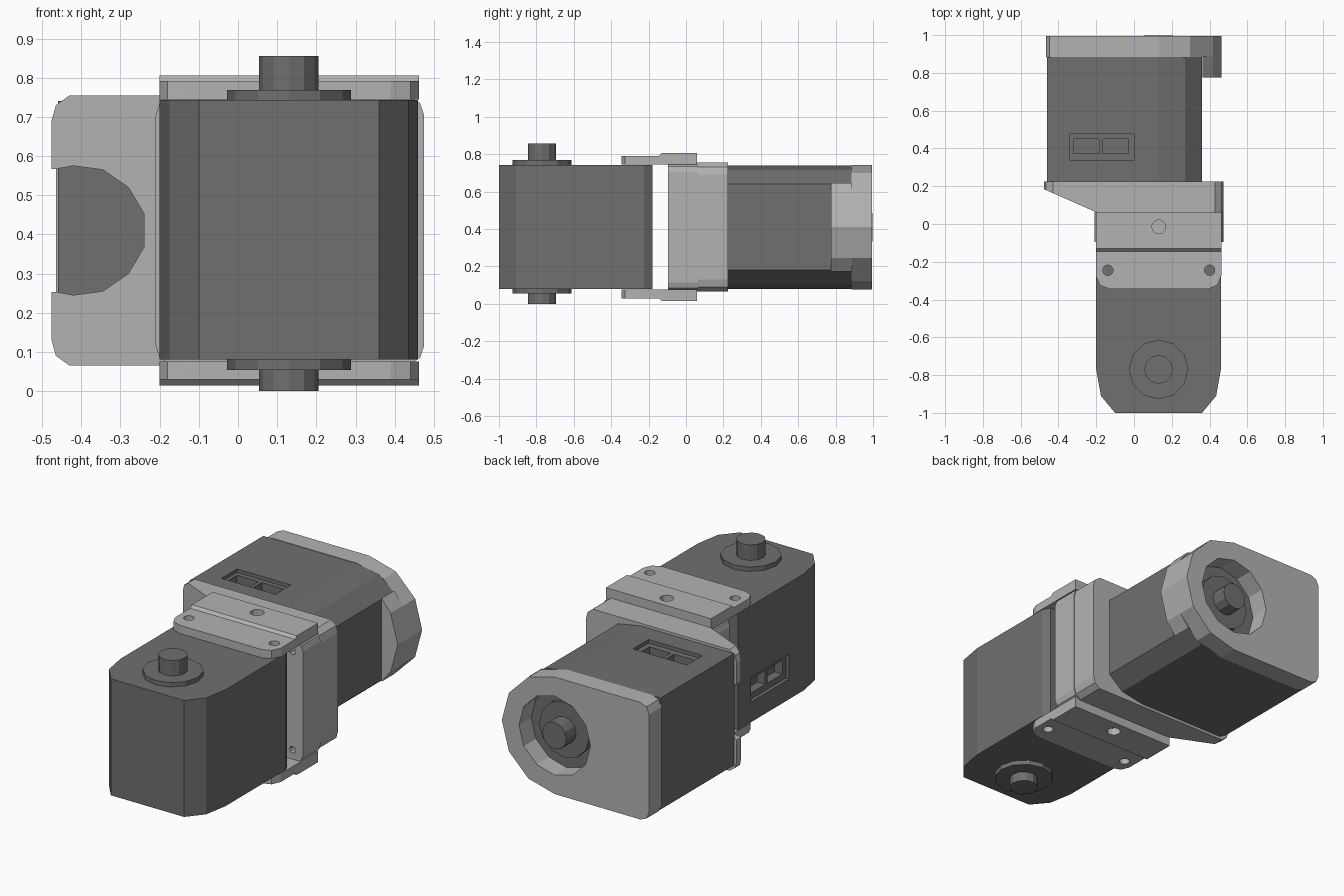
import bpy, bmesh
from math import sin, cos, pi, radians
from mathutils import Matrix

if "Cube" in bpy.data.objects:
    bpy.data.objects.remove(bpy.data.objects["Cube"])


def material(name, v):
    m = bpy.data.materials.new(name)
    m.diffuse_color = (v, v, v, 1)
    m.use_nodes = True
    m.node_tree.nodes["Principled BSDF"].inputs["Base Color"].default_value = m.diffuse_color
    return m


DARK, LIGHT = material("dark_grey", 0.16), material("light_grey", 0.45)


def prism(name, pts, lo, hi, axis, mat=DARK):
    """Extrude a 2D outline along an axis. Outline is xy for Z, xz for Y, yz for X."""
    place = {'X': lambda a, b, h: (h, a, b),
             'Y': lambda a, b, h: (a, h, b),
             'Z': lambda a, b, h: (a, b, h)}[axis]
    bm = bmesh.new()
    ends = [[bm.verts.new(place(a, b, h)) for a, b in pts] for h in (lo, hi)]
    for ring in ends:
        bm.faces.new(ring)
    n = len(pts)
    for i in range(n):
        j = (i + 1) % n
        bm.faces.new((ends[0][i], ends[0][j], ends[1][j], ends[1][i]))
    bmesh.ops.recalc_face_normals(bm, faces=bm.faces)
    me = bpy.data.meshes.new(name)
    bm.to_mesh(me)
    bm.free()
    me.materials.append(mat)
    ob = bpy.data.objects.new(name, me)
    bpy.context.collection.objects.link(ob)
    return ob


def ring(cx, cy, r, n=12, phase=0.0):
    return [(cx + r * cos(2 * pi * i / n + phase), cy + r * sin(2 * pi * i / n + phase)) for i in range(n)]


def rect(a0, a1, b0, b1):
    return [(a0, b0), (a1, b0), (a1, b1), (a0, b1)]


def combine(ob, tools, op='DIFFERENCE'):
    """Apply booleans one after another and remove the tool objects."""
    for t in tools:
        m = ob.modifiers.new("bool", 'BOOLEAN')
        m.operation, m.object, m.solver = op, t, 'EXACT'
        bpy.context.view_layer.update()
        dg = bpy.context.evaluated_depsgraph_get()
        me = bpy.data.meshes.new_from_object(ob.evaluated_get(dg))
        ob.modifiers.clear()
        ob.data = me
        bpy.data.objects.remove(t)


ZC = 0.41  # height of the mirror plane


def flip(pts):
    """Complete an outline whose second coordinate mirrors about ZC."""
    return pts + [(a, 2 * ZC - b) for a, b in reversed(pts) if abs(b - ZC) > 1e-6]


# Servo: local origin on the shaft axis at the base face
def servo(prefix, matrix):
    body = prism(prefix + "_body",
                 [(-.33, 0), (-.305, -.14), (-.23, -.23), (.23, -.23), (.305, -.14),
                  (.33, 0), (.33, .545), (.305, .59), (-.33, .59)], 0, .663, 'Z')
    # two-socket connector recess
    combine(body, [prism("cut", rect(.13, .47, .115, .255), -.4, -.31, 'X'),
                   prism("cut", rect(.16, .295, .15, .228), -.4, -.26, 'X'),
                   prism("cut", rect(.315, .45, .15, .228), -.4, -.26, 'X')])
    parts = [body,
             prism(prefix + "_boss_top", ring(0, 0, .158), .66, .688, 'Z'),
             prism(prefix + "_shaft_top", ring(0, 0, .076), .68, .776, 'Z'),
             prism(prefix + "_boss_bottom", ring(0, 0, .158), -.026, .003, 'Z'),
             prism(prefix + "_shaft_bottom", ring(0, 0, .076), -.08, -.02, 'Z')]
    for p in parts:
        p.matrix_world = matrix


servo("front_servo", Matrix.Translation((.13, -.77, .08)))
# second servo: shaft to +y, tail to -x, connector up
servo("rear_servo", Matrix(((0, -1, 0, .13), (0, 0, 1, .222), (-1, 0, 0, ZC), (0, 0, 0, 1))))

# Rear cover: half round on the right, small corners on the left
arc = [(.13 + .333 * cos(radians(t)), ZC + .333 * sin(radians(t))) for t in (90, 60, 30, 0)]
cover = prism("rear_cover", flip([(-.465, .69), (-.447, .728), (-.41, .743)] + arc), .884, .995, 'Y', LIGHT)
combine(cover, [prism("cut", ring(.13, ZC, .225), .8, 1.1, 'Y')])
# cover lip hanging over the rounded servo end
lip = [(.362, ZC + .237)] + arc[2:]
prism("cover_lip", flip(lip), .775, .888, 'Y', LIGHT)

# Adapter plate with slanted left side
adapter = prism("adapter_plate", flip([(-.476, .69), (-.465, .73), (-.43, .755), (.43, .755),
                                       (.462, .73), (.473, .69)]), .062, .224, 'Y', LIGHT)
combine(adapter, [
    prism("cut", [(-.6, .239), (-.6, -.1), (-.2, -.1), (-.2, .062)], -.2, 1.2, 'Z'),
    prism("cut", flip([(-.6, .567), (-.465, .567), (-.42, .575), (-.345, .565), (-.28, .52),
                       (-.24, .453)]), -.1, .23, 'Y')])

# Middle block between the clamp plates, with four screw holes
block = prism("middle_block", flip([(-.21, .705), (-.2, .735), (-.17, .755), (.435, .755),
                                    (.465, .735), (.475, .705)]), -.095, .064, 'Y', LIGHT)
combine(block, [prism("cut", ring(x, z, .02, 8), -.2, -.05, 'Y')
                for x in (-.145, .41) for z in (ZC - .28, ZC + .28)])

# Clamp plates above and below
for name, s in (("upper_clamp", 1), ("lower_clamp", -1)):
    def zz(h):
        return ZC + s * h
    side = [(-.345, .334), (.06, .334), (.06, .396), (-.13, .396), (-.145, .381), (-.345, .381)]
    clamp = prism(name, [(y, zz(h)) for y, h in side], -.2, .462, 'X', LIGHT)
    outline = [(-.2, .1), (-.2, -.28), (-.18, -.325), (-.125, -.345), (.39, -.345),
               (.44, -.325), (.462, -.275), (.462, .1)]
    combine(clamp, [prism("cut", outline, -.5, 1.5, 'Z')], 'INTERSECT')
    holes = [prism("cut", ring(x, -.245, .028), zz(.3), zz(.5), 'Z') for x in (-.138, .4)]
    holes.append(prism("cut", ring(.131, -.015, .037), zz(.355), zz(.5), 'Z'))
    combine(clamp, holes)
